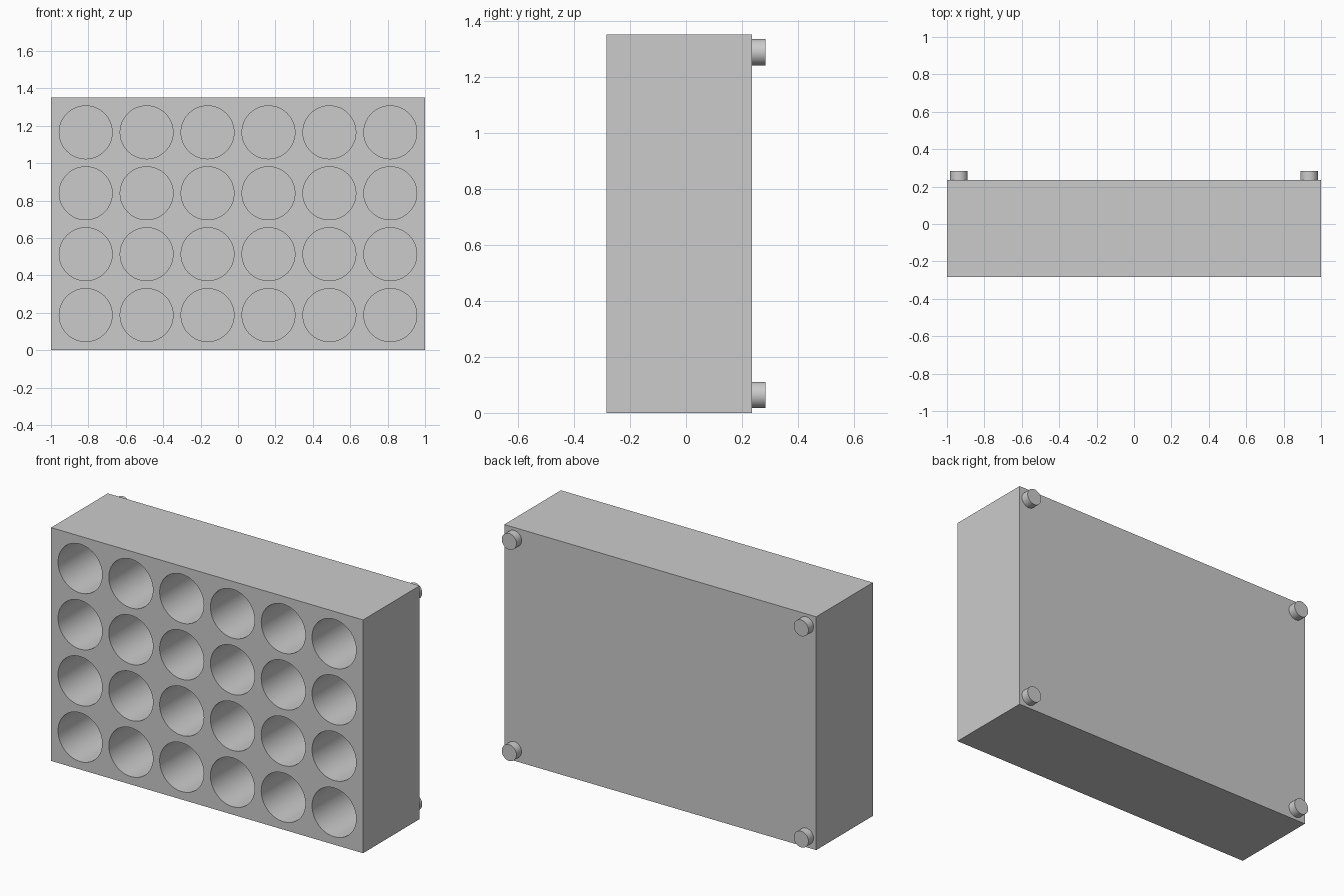
import bpy
import math

cube = bpy.data.objects.get("Cube")
if cube:
    bpy.data.objects.remove(cube, do_unlink=True)

WIDTH, HEIGHT = 2.0, 1.352
FRONT, BACK, FEET_END = -0.283, 0.236, 0.283
COLUMNS, ROWS, PITCH = 6, 4, 0.3257
HOLE_RADIUS, HOLE_DEPTH = 0.1415, 0.47
FOOT_RADIUS, FOOT_INSET = 0.047, 0.064

grey = bpy.data.materials.new("plain grey")
grey.use_nodes = True
colour = (0.6, 0.6, 0.6, 1.0)
grey.diffuse_color = colour
grey.node_tree.nodes["Principled BSDF"].inputs["Base Color"].default_value = colour


def rod(name, x, z, radius, y0, y1):
    """Round rod running along y."""
    bpy.ops.mesh.primitive_cylinder_add(
        vertices=64, radius=radius, depth=y1 - y0,
        location=(x, (y0 + y1) / 2, z), rotation=(math.pi / 2, 0, 0))
    obj = bpy.context.object
    obj.name = name
    return obj


def finish(obj):
    """Smooth the round walls and keep the rims sharp."""
    bpy.ops.object.select_all(action='DESELECT')
    obj.select_set(True)
    bpy.context.view_layer.objects.active = obj
    bpy.ops.object.shade_smooth_by_angle(angle=math.radians(30))


# Block
bpy.ops.mesh.primitive_cube_add(size=1, location=(0, (FRONT + BACK) / 2, HEIGHT / 2))
block = bpy.context.object
block.name = "rack_block"
block.scale = (WIDTH, BACK - FRONT, HEIGHT)
bpy.ops.object.transform_apply(location=False, rotation=False, scale=True)
block.data.materials.append(grey)

# Grid of blind holes in the front
cutters = []
for col in range(COLUMNS):
    for row in range(ROWS):
        x = (col - (COLUMNS - 1) / 2) * PITCH
        z = HEIGHT / 2 + (row - (ROWS - 1) / 2) * PITCH
        cutters.append(rod("hole_cutter", x, z, HOLE_RADIUS,
                           FRONT - 0.1, FRONT + HOLE_DEPTH))
bpy.ops.object.select_all(action='DESELECT')
for cutter in cutters:
    cutter.select_set(True)
bpy.context.view_layer.objects.active = cutters[0]
bpy.ops.object.join()
cutter = bpy.context.object
cutter.data.materials.append(grey)
cutter.hide_render = True

cut = block.modifiers.new("holes", 'BOOLEAN')
cut.operation = 'DIFFERENCE'
cut.solver = 'EXACT'
cut.object = cutter
bpy.context.view_layer.objects.active = block
bpy.ops.object.modifier_apply(modifier=cut.name)
bpy.data.objects.remove(cutter, do_unlink=True)
finish(block)

# Four feet on the back corners
for side, x in (("right", FOOT_INSET - WIDTH / 2), ("left", WIDTH / 2 - FOOT_INSET)):
    for level, z in (("lower", FOOT_INSET), ("upper", HEIGHT - FOOT_INSET)):
        foot = rod(f"{level}_{side}_foot", x, z, FOOT_RADIUS, BACK, FEET_END)
        foot.data.materials.append(grey)
        finish(foot)
